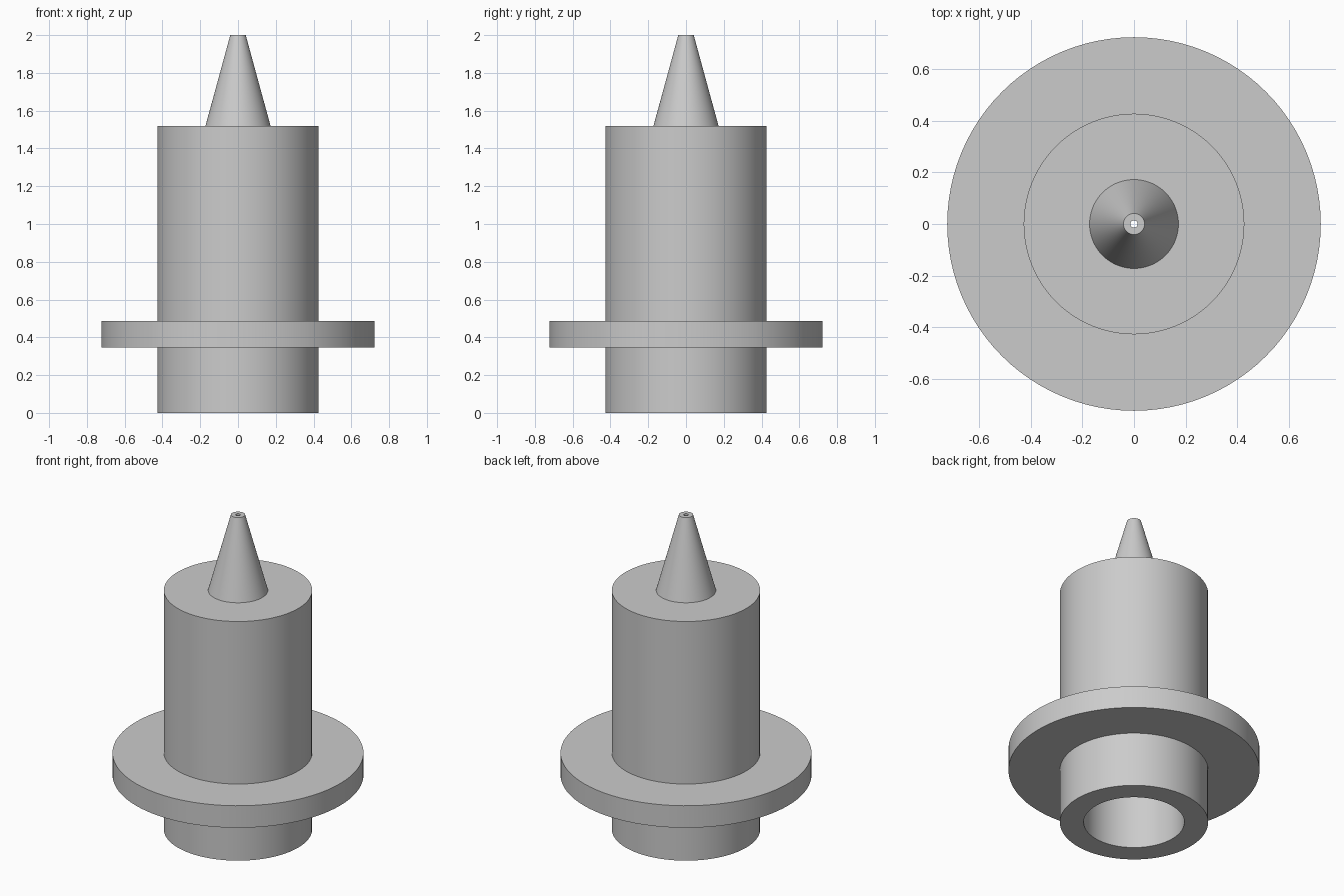
import bpy, bmesh, math

SEGMENTS = 96

# Remove the default cube
cube = bpy.data.objects.get("Cube")
if cube:
    bpy.data.objects.remove(cube, do_unlink=True)

# Plain grey material
grey = bpy.data.materials.new("plain grey")
grey.use_nodes = True
colour = (0.6, 0.6, 0.6, 1)
grey.diffuse_color = colour
grey.node_tree.nodes["Principled BSDF"].inputs["Base Color"].default_value = colour


def revolve(name, profile):
    """Turn a closed (radius, height) profile about the z axis."""
    bm = bmesh.new()
    verts = [bm.verts.new((r, 0, z)) for r, z in profile]
    edges = [bm.edges.new((v, verts[(i + 1) % len(verts)])) for i, v in enumerate(verts)]
    bmesh.ops.spin(bm, geom=verts + edges, cent=(0, 0, 0), axis=(0, 0, 1),
                   angle=math.tau, steps=SEGMENTS)
    bmesh.ops.remove_doubles(bm, verts=bm.verts[:], dist=0.0001)
    bmesh.ops.recalc_face_normals(bm, faces=bm.faces[:])
    mesh = bpy.data.meshes.new(name)
    bm.to_mesh(mesh)
    bm.free()
    mesh.materials.append(grey)
    obj = bpy.data.objects.new(name, mesh)
    bpy.context.collection.objects.link(obj)
    bpy.ops.object.select_all(action="DESELECT")
    obj.select_set(True)
    bpy.context.view_layer.objects.active = obj
    bpy.ops.object.shade_smooth_by_angle(angle=math.radians(30))
    return obj


body, flange, bore = 0.427, 0.723, 0.29
cone, tip, hole = 0.172, 0.041, 0.014

# Hollow barrel with flange and tapered nozzle, turned as one solid
revolve("flanged_nozzle", [
    (bore, 0), (body, 0),
    (body, 0.347), (flange, 0.347), (flange, 0.487), (body, 0.487),
    (body, 1.52), (cone, 1.52),
    (tip, 2), (hole, 2),
    (hole, 1.9), (cone - 0.06, 1.52), (cone - 0.06, 1.38), (bore, 1.38),
])
